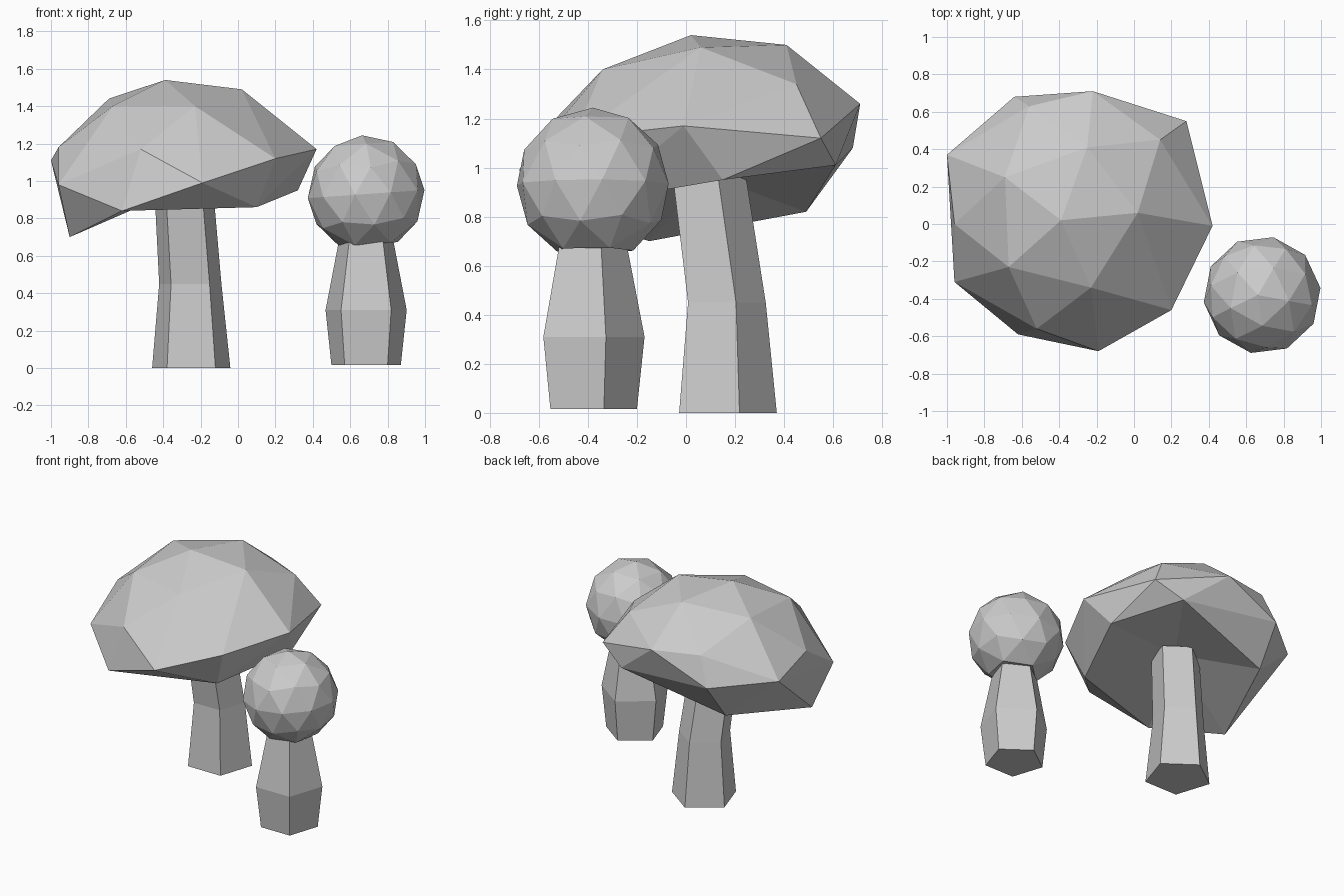
import bpy
import bmesh
import math
from mathutils import Matrix, Vector

cube = bpy.data.objects.get("Cube")
if cube:
    bpy.data.objects.remove(cube, do_unlink=True)

# One matte grey for everything
GREY = 0.6
grey = bpy.data.materials.new("plain grey")
grey.use_nodes = True
grey.diffuse_color = (GREY, GREY, GREY, 1)
shader = next(n for n in grey.node_tree.nodes if n.type == "BSDF_PRINCIPLED")
shader.inputs["Base Color"].default_value = (GREY, GREY, GREY, 1)


def finish(bm, name):
    """Turn a bmesh into a flat shaded object."""
    bmesh.ops.recalc_face_normals(bm, faces=bm.faces)
    mesh = bpy.data.meshes.new(name)
    bm.to_mesh(mesh)
    bm.free()
    mesh.materials.append(grey)
    obj = bpy.data.objects.new(name, mesh)
    bpy.context.collection.objects.link(obj)
    return obj


def make_stem(name, sections, sides=5):
    """Loft a five sided stem through (x, y, z, radius) sections."""
    bm = bmesh.new()
    rings = []
    for x, y, z, radius in sections:
        ring = []
        for i in range(sides):
            angle = math.pi / 2 + math.tau * i / sides
            ring.append(bm.verts.new((x + radius * math.cos(angle),
                                      y + radius * math.sin(angle), z)))
        rings.append(ring)
    for low, high in zip(rings, rings[1:]):
        for i in range(sides):
            j = (i + 1) % sides
            bm.faces.new((low[i], low[j], high[j], high[i]))
    bm.faces.new(rings[0])
    bm.faces.new(rings[-1])
    return finish(bm, name)


def make_faceted_cap(name, upper, lower, hollow):
    """Wrap a faceted shell round the points, then hollow its underside."""
    bm = bmesh.new()
    for point in upper:
        bm.verts.new(point)
    rim = {bm.verts.new(point) for point in lower}
    bmesh.ops.convex_hull(bm, input=list(bm.verts))
    under = [f for f in bm.faces if all(v in rim for v in f.verts)]
    bmesh.ops.delete(bm, geom=under, context="FACES")
    loose = [v for v in bm.verts if not v.link_faces]
    bmesh.ops.delete(bm, geom=loose, context="VERTS")
    centre = bm.verts.new(hollow)
    for edge in [e for e in bm.edges if e.is_boundary]:
        bm.faces.new((edge.verts[0], edge.verts[1], centre))
    return finish(bm, name)


def make_round_cap(name, location, radius, spin, lean):
    """Low poly ball cap with its bottom pole pushed up."""
    bm = bmesh.new()
    bmesh.ops.create_icosphere(bm, subdivisions=2, radius=radius)
    pole = min(bm.verts, key=lambda v: v.co.z)
    pole.co.z *= 0.75
    turn = Matrix.Rotation(lean, 4, "Y") @ Matrix.Rotation(spin, 4, "Z")
    bm.transform(Matrix.Translation(Vector(location)) @ turn)
    return finish(bm, name)


# Large mushroom: bent stem and wide tilted cap
make_stem("large_stem", [(-.25, .15, 0, .22),
                         (-.255, .15, .45, .175),
                         (-.29, .08, .96, .165)])

crown = [(-.39, .02, 1.54), (.02, .06, 1.49), (-.25, .41, 1.5),
         (-.69, .25, 1.44), (-.67, -.23, 1.4), (-.23, -.34, 1.4),
         (.14, .45, 1.34)]
brim = [(.42, -.01, 1.17), (.2, -.46, 1.12), (-.19, -.68, .99),
        (-.52, -.56, 1.17), (-.96, -.31, .98), (-.96, 0, 1.18),
        (-1, .37, 1.11), (-.64, .68, 1.08), (-.56, .63, 1.28),
        (-.22, .71, 1.26), (.28, .55, 1.12)]
underside = [(.32, .15, .95), (.09, .61, 1.01), (-.66, .49, .82),
             (-.9, -.15, .7), (-.62, -.59, .84), (.1, -.38, .86)]
make_faceted_cap("large_cap", crown + brim, underside, (-.28, .08, .97))

# Small mushroom: bulging stem and ball cap
make_stem("small_stem", [(.685, -.395, .015, .195),
                         (.685, -.397, .31, .228),
                         (.685, -.393, .72, .145)])
make_round_cap("small_cap", (.685, -.38, .93), .315,
               math.radians(-11), math.radians(-4))
